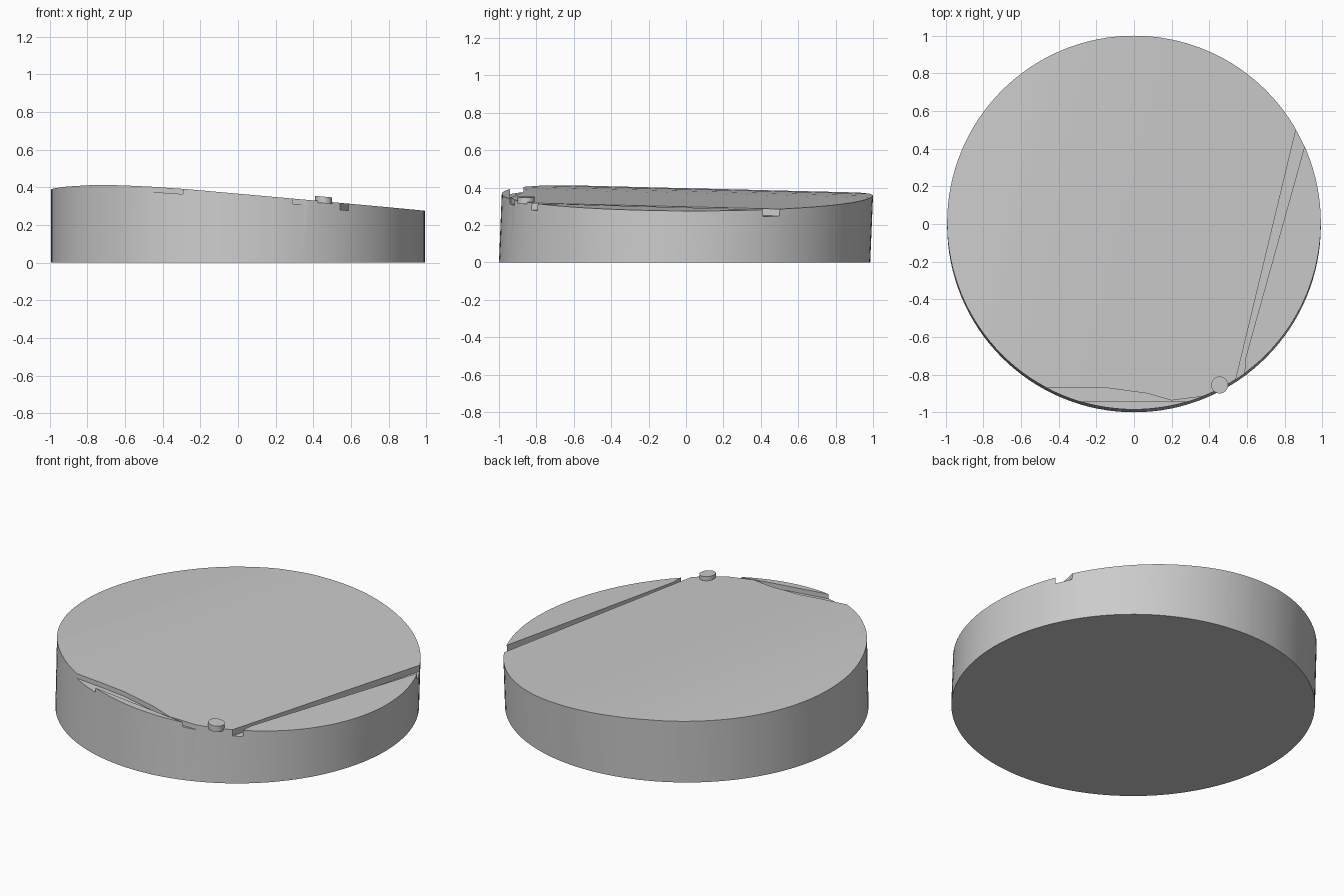
import bpy, bmesh, math
from mathutils import Vector

cube = bpy.data.objects.get("Cube")
if cube:
    bpy.data.objects.remove(cube, do_unlink=True)

grey = bpy.data.materials.new("plain_grey")
grey.use_nodes = True
grey.diffuse_color = (0.6, 0.6, 0.6, 1)
grey.node_tree.nodes["Principled BSDF"].inputs["Base Color"].default_value = (0.6, 0.6, 0.6, 1)

# Crown of the top: height along one diagonal, plus a gentle fall to the back
ACROSS = Vector((0.97, -0.24, 0))
CROWN = [(-1.1, 0.383), (-0.8, 0.394), (-0.6, 0.397), (-0.42, 0.392),
         (-0.24, 0.382), (-0.07, 0.37), (0.42, 0.325), (1.1, 0.263)]


def top_height(co):
    s = ACROSS.x * co.x + ACROSS.y * co.y
    for (a, za), (b, zb) in zip(CROWN, CROWN[1:]):
        if s <= b:
            break
    return za + (zb - za) * (s - a) / (b - a) - 0.025 * co.y


def prism(name, outline, low, high, shear=0.0):
    """Extrude an outline, split it along the crown, then set both heights."""
    bm = bmesh.new()
    face = bm.faces.new([bm.verts.new((x, y, 0)) for x, y in outline])
    lid = bmesh.ops.extrude_face_region(bm, geom=[face])["geom"]
    for v in lid:
        if isinstance(v, bmesh.types.BMVert):
            v.co.z = 1
    for s, _ in CROWN[1:-1]:
        bmesh.ops.bisect_plane(bm, geom=bm.verts[:] + bm.edges[:] + bm.faces[:],
                               plane_co=ACROSS * s / ACROSS.length_squared,
                               plane_no=ACROSS, dist=1e-5)
    for v in bm.verts:
        upper = v.co.z > 0.5
        v.co.y += shear if upper else -shear
        v.co.z = high(v.co) if upper else low(v.co)
    bmesh.ops.recalc_face_normals(bm, faces=bm.faces[:])
    mesh = bpy.data.meshes.new(name)
    bm.to_mesh(mesh)
    bm.free()
    obj = bpy.data.objects.new(name, mesh)
    bpy.context.collection.objects.link(obj)
    mesh.materials.append(grey)
    return obj


def circle(x, y, radius, count):
    return [(x + radius * math.cos(math.tau * i / count),
             y + radius * math.sin(math.tau * i / count)) for i in range(count)]


def activate(obj):
    bpy.ops.object.select_all(action='DESELECT')
    obj.select_set(True)
    bpy.context.view_layer.objects.active = obj


# Main disc, leaning very slightly to the back
disc = prism("disc_body", circle(0, 0, 0.9925, 128), lambda c: 0, top_height, 0.0075)

# Grooves: a long widening one on the left, a pinched one behind the front lip
side_groove = [(0.516, -0.93), (0.583, -0.93), (0.59, -0.72), (0.968, 0.636), (0.892, 0.633)]
front_groove = [(-0.6, -0.942), (0.2, -0.942), (0.45, -0.942), (0.45, -0.905),
                (0.2, -0.937), (0.07, -0.9), (-0.15, -0.87), (-0.6, -0.87)]
for name, outline, depth in (("side_groove_cutter", side_groove, 0.037),
                             ("front_groove_cutter", front_groove, 0.028)):
    cutter = prism(name, outline, lambda c: top_height(c) - depth, lambda c: 0.6)
    cutter.hide_render = True
    activate(disc)
    cut = disc.modifiers.new(name, 'BOOLEAN')
    cut.operation = 'DIFFERENCE'
    cut.solver = 'EXACT'
    cut.object = cutter
    bpy.ops.object.modifier_apply(modifier=cut.name)
    bpy.data.objects.remove(cutter, do_unlink=True)

# Small round pin at the front rim
pin = prism("rim_pin", circle(0.455, -0.855, 0.045, 32),
            lambda c: top_height(c) - 0.01, lambda c: top_height(c) + 0.025)

for obj in (disc, pin):
    activate(obj)
    bpy.ops.object.shade_smooth_by_angle(angle=math.radians(30))
